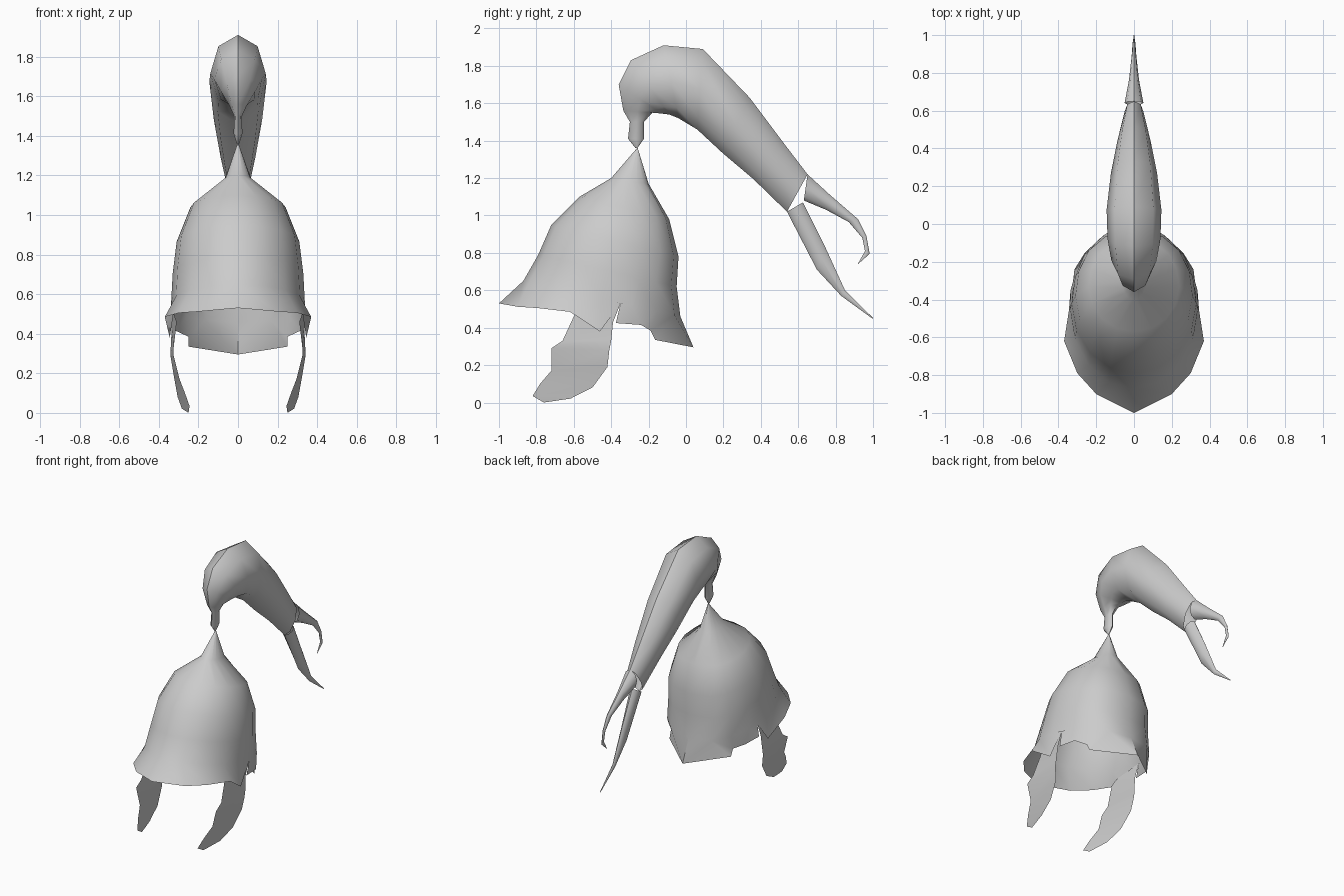
import bpy, bmesh
from math import sin, cos, pi, radians

if "Cube" in bpy.data.objects:
    bpy.data.objects.remove(bpy.data.objects["Cube"])


def make(name, verts, faces, mirror=False):
    """Mesh object with clean normals, optional x mirror and smooth shading."""
    me = bpy.data.meshes.new(name)
    me.from_pydata(verts, [], faces)
    bm = bmesh.new()
    bm.from_mesh(me)
    if mirror:
        geom = bm.verts[:] + bm.edges[:] + bm.faces[:]
        bmesh.ops.mirror(bm, geom=geom, axis='X', merge_dist=0.0001)
    bmesh.ops.remove_doubles(bm, verts=bm.verts[:], dist=0.0005)
    bmesh.ops.recalc_face_normals(bm, faces=bm.faces[:])
    bm.to_mesh(me)
    bm.free()
    ob = bpy.data.objects.new(name, me)
    bpy.context.collection.objects.link(ob)
    bpy.ops.object.select_all(action='DESELECT')
    ob.select_set(True)
    bpy.context.view_layer.objects.active = ob
    bpy.ops.object.shade_smooth_by_angle(angle=radians(50))
    return ob


def loft(name, sections, n=8):
    """Tube through sections (top y, top z, bottom y, bottom z, half width)."""
    verts, faces = [], []
    for ty, tz, by, bz, w in sections:
        for k in range(n):
            a = 2 * pi * k / n
            c = (1 + cos(a)) / 2
            verts.append((w * sin(a), by + (ty - by) * c, bz + (tz - bz) * c))
    for r in range(len(sections) - 1):
        for k in range(n):
            j = (k + 1) % n
            faces.append((r * n + k, r * n + j, (r + 1) * n + j, (r + 1) * n + k))
    return make(name, verts, faces)


# helmet shell: half rings from front to back (front y, z, back y, z, half width)
rings = [(-.262, 1.36, -.258, 1.36, .003), (-.40, 1.20, -.20, 1.17, .065),
         (-.57, 1.10, -.09, .98, .24), (-.72, .95, -.04, .78, .31),
         (-.79, .79, -.05, .62, .33), (-.87, .65, -.03, .46, .338)]
N = 8
verts, faces = [], []
for yf, zf, yb, zb, w in rings:
    for k in range(N + 1):
        a = pi * k / N
        c, s = cos(a), abs(sin(a))
        x = w * (s if c > 0 else s ** .75) if 0 < k < N else 0
        verts.append((x, (yf + yb) / 2 + (yf - yb) / 2 * c,
                      (zf + zb) / 2 + (zf - zb) / 2 * c))
for r in range(len(rings) - 1):
    for k in range(N):
        i = r * (N + 1) + k
        faces.append((i, i + 1, i + N + 2, i + N + 1))

# flared brim, ear notch and neck guard: edge points with their ring column
edge = [(0, -1, .53, 0), (.2, -.9, .512, 1), (.3, -.79, .505, 2),
        (.37, -.62, .485, 3), (.345, -.46, .38, 4), (.336, -.35, .53, 4),
        (.332, -.375, .425, 5), (.315, -.24, .415, 6), (.25, -.19, .385, 7),
        (.25, -.165, .335, 7), (0, .04, .295, 8)]
base, last = len(verts), (len(rings) - 1) * (N + 1)
verts += [p[:3] for p in edge]
for i in range(len(edge) - 1):
    c0, c1 = edge[i][3], edge[i + 1][3]
    f = [last + c0, last + c1, base + i + 1, base + i]
    faces.append(f if c0 != c1 else f[1:])
make("helmet_shell", verts, faces, mirror=True)

# cheek guards: thin strips of rear / front edge pairs
pairs = [((.335, -.35, .53), (.325, -.57, .50)), ((.335, -.39, .43), (.31, -.60, .46)),
         ((.34, -.40, .33), (.325, -.66, .33)), ((.34, -.41, .28), (.325, -.72, .29)),
         ((.325, -.42, .19), (.295, -.72, .17)), ((.305, -.50, .08), (.268, -.78, .10)),
         ((.285, -.61, .025), (.245, -.82, .035)), ((.284, -.612, .022), (.25, -.76, 0))]
make("cheek_guards", [p for pr in pairs for p in pr],
     [(2 * i, 2 * i + 1, 2 * i + 3, 2 * i + 2) for i in range(len(pairs) - 1)],
     mirror=True)

# plume: narrow stem swelling into a swept-back crest, open at the end
loft("plume", [
    (-.27, 1.36, -.26, 1.36, .006), (-.31, 1.41, -.225, 1.41, .022),
    (-.30, 1.50, -.225, 1.50, .02), (-.335, 1.56, -.18, 1.55, .045),
    (-.36, 1.70, -.13, 1.545, .085), (-.295, 1.83, -.09, 1.54, .12),
    (-.12, 1.91, -.04, 1.52, .14), (.09, 1.89, .06, 1.46, .145),
    (.34, 1.63, .20, 1.33, .122), (.52, 1.39, .36, 1.195, .088),
    (.65, 1.22, .54, 1.02, .05)])

# hooked upper strand and straight lower strand
loft("plume_upper_strand", [
    (.65, 1.22, .63, 1.08, .05), (.77, 1.11, .75, 1.03, .027),
    (.92, .98, .87, .965, .012), (.965, .89, .943, .88, .008),
    (.982, .795, .957, .81, .006), (.922, .742, .918, .74, .002)])
loft("plume_lower_strand", [
    (.625, 1.07, .54, 1.02, .035), (.745, .83, .70, .71, .018),
    (.85, .60, .83, .57, .008), (1.0, .452, .998, .448, .002)])
